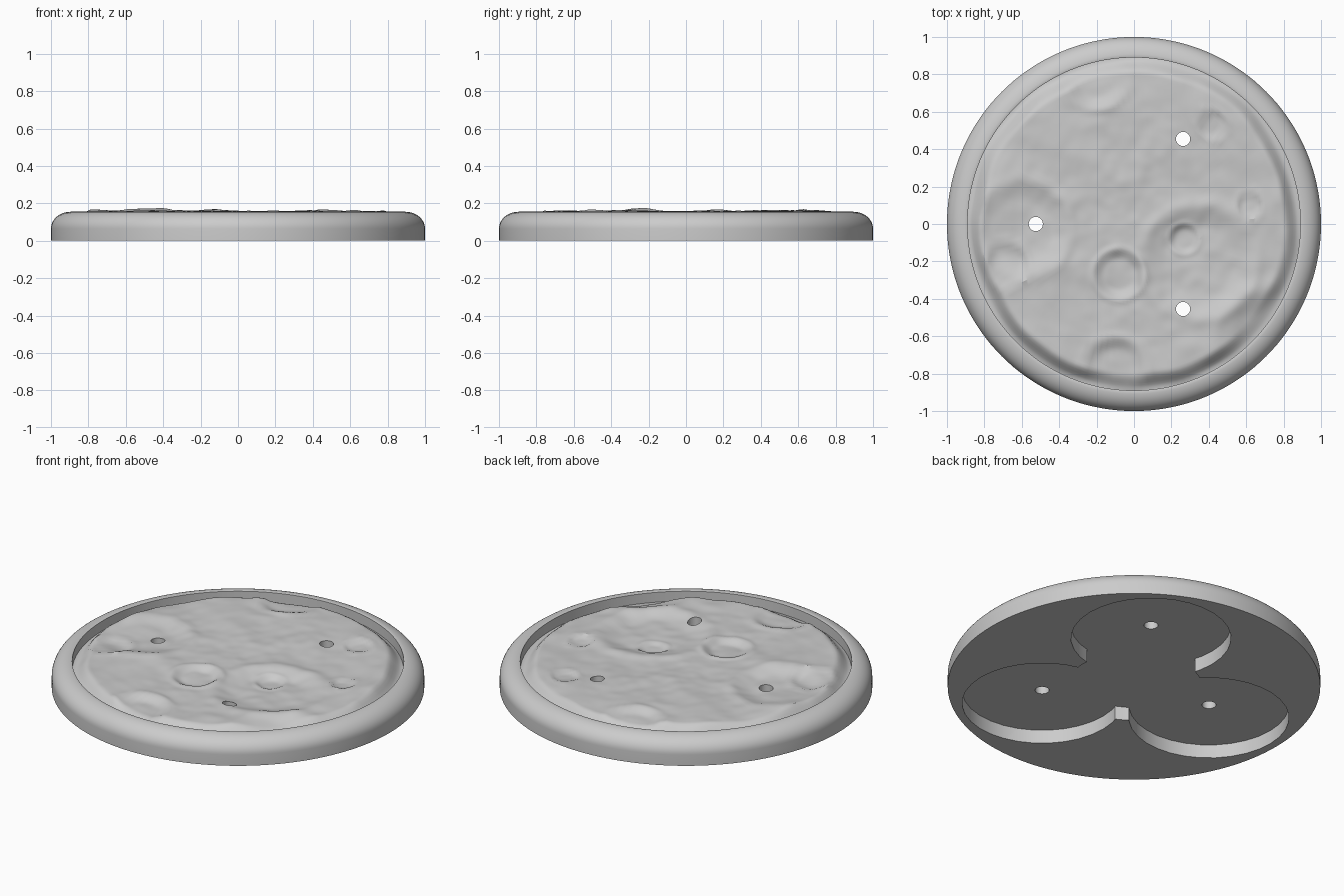
import bpy
import bmesh
import math
from mathutils import Vector, noise

if "Cube" in bpy.data.objects:
    bpy.data.objects.remove(bpy.data.objects["Cube"])

SEGMENTS = 144
INNER = 0.89
HOLES = [(0.525 * math.cos(a), 0.525 * math.sin(a))
         for a in (math.pi / 3, math.pi, -math.pi / 3)]

stone = bpy.data.materials.new("light_grey")
stone.use_nodes = True
grey = (0.6, 0.6, 0.6, 1)
stone.diffuse_color = grey
stone.node_tree.nodes["Principled BSDF"].inputs["Base Color"].default_value = grey

# Craters: x, y, radius, depth
CRATERS = [(0.35, -0.2, 0.29, 0.018), (-0.6, -0.03, 0.25, 0.018),
           (0.76, -0.66, 0.31, 0.022), (-0.08, -0.27, 0.13, 0.016),
           (-0.1, -0.77, 0.16, 0.018), (-0.68, -0.22, 0.12, 0.012),
           (0.27, -0.08, 0.08, 0.01), (0.62, 0.1, 0.07, 0.01),
           (0.42, 0.53, 0.08, 0.01), (-0.2, 0.78, 0.16, 0.015)]


def smooth(t):
    t = max(0.0, min(1.0, t))
    return t * t * (3 - 2 * t)


def ground_height(x, y):
    """Rocky cratered ground that drops into a trench beside the rim."""
    p = Vector((x, y, 0.3))
    z = 0.153 + 0.014 * noise.noise(p * 2.2)
    z += 0.008 * noise.noise(p * 6) + 0.004 * noise.noise(p * 15)
    for cx, cy, radius, depth in CRATERS:
        d = math.hypot(x - cx, y - cy) / radius
        z -= depth * (1 - smooth((d - 0.6) / 0.4))
        z += 0.4 * depth * math.exp(-((d - 1.08) / 0.13) ** 2)
    z = min(z, 0.18)
    edge = math.hypot(x, y) + 0.02 * noise.noise(p * 4)
    return z + (0.095 - z) * smooth((edge - 0.8) / 0.085)


# Base body: ground rings, trench wall, rounded rim, straight side and floor
bm = bmesh.new()
GROUND_RINGS = 64
profile = [(INNER * i / GROUND_RINGS, None) for i in range(1, GROUND_RINGS + 1)]
profile += [(INNER, 0.153)]
for i in range(13):
    a = math.pi / 2 * (1 - i / 12)
    profile.append((0.895 + 0.105 * math.cos(a), 0.065 + 0.09 * math.sin(a)))
profile.append((1.0, 0.0))

rings = []
for r, z in profile:
    ring = []
    for s in range(SEGMENTS):
        a = math.tau * s / SEGMENTS
        x, y = r * math.cos(a), r * math.sin(a)
        ring.append(bm.verts.new((x, y, ground_height(x, y) if z is None else z)))
    rings.append(ring)
centre = bm.verts.new((0, 0, ground_height(0, 0)))
for s in range(SEGMENTS):
    n = (s + 1) % SEGMENTS
    bm.faces.new((centre, rings[0][s], rings[0][n]))
    for a, b in zip(rings, rings[1:]):
        bm.faces.new((a[s], b[s], b[n], a[n]))
bm.faces.new(rings[-1][::-1])
bmesh.ops.recalc_face_normals(bm, faces=bm.faces)
mesh = bpy.data.meshes.new("round_base")
bm.to_mesh(mesh)
bm.free()
mesh.materials.append(stone)
base = bpy.data.objects.new("round_base", mesh)
bpy.context.collection.objects.link(base)
bpy.context.view_layer.objects.active = base


def cut(x, y, radius, top, sides):
    """Cut an upright cylinder out of the base, from below the floor to top."""
    bpy.ops.mesh.primitive_cylinder_add(
        vertices=sides, radius=radius, depth=top + 0.1, location=(x, y, (top - 0.1) / 2))
    cutter = bpy.context.object
    cutter.name = "cutter"
    cutter.hide_render = True
    cutter.data.materials.append(stone)
    bpy.context.view_layer.objects.active = base
    mod = base.modifiers.new("cut", 'BOOLEAN')
    mod.operation = 'DIFFERENCE'
    mod.solver = 'EXACT'
    mod.object = cutter
    bpy.ops.object.modifier_apply(modifier=mod.name)
    bpy.data.objects.remove(cutter)


# Three-lobed pocket in the underside, joined by a central round
cut(0, 0, 0.365, 0.08, 32)
for hx, hy in HOLES:
    cut(hx, hy, 0.43, 0.08, 32)

# Through holes
for hx, hy in HOLES:
    cut(hx, hy, 0.038, 0.3, 24)

# Smooth shading with sharp edges kept
bpy.ops.object.select_all(action='DESELECT')
base.select_set(True)
bpy.context.view_layer.objects.active = base
bpy.ops.object.shade_smooth_by_angle(angle=math.radians(30))
